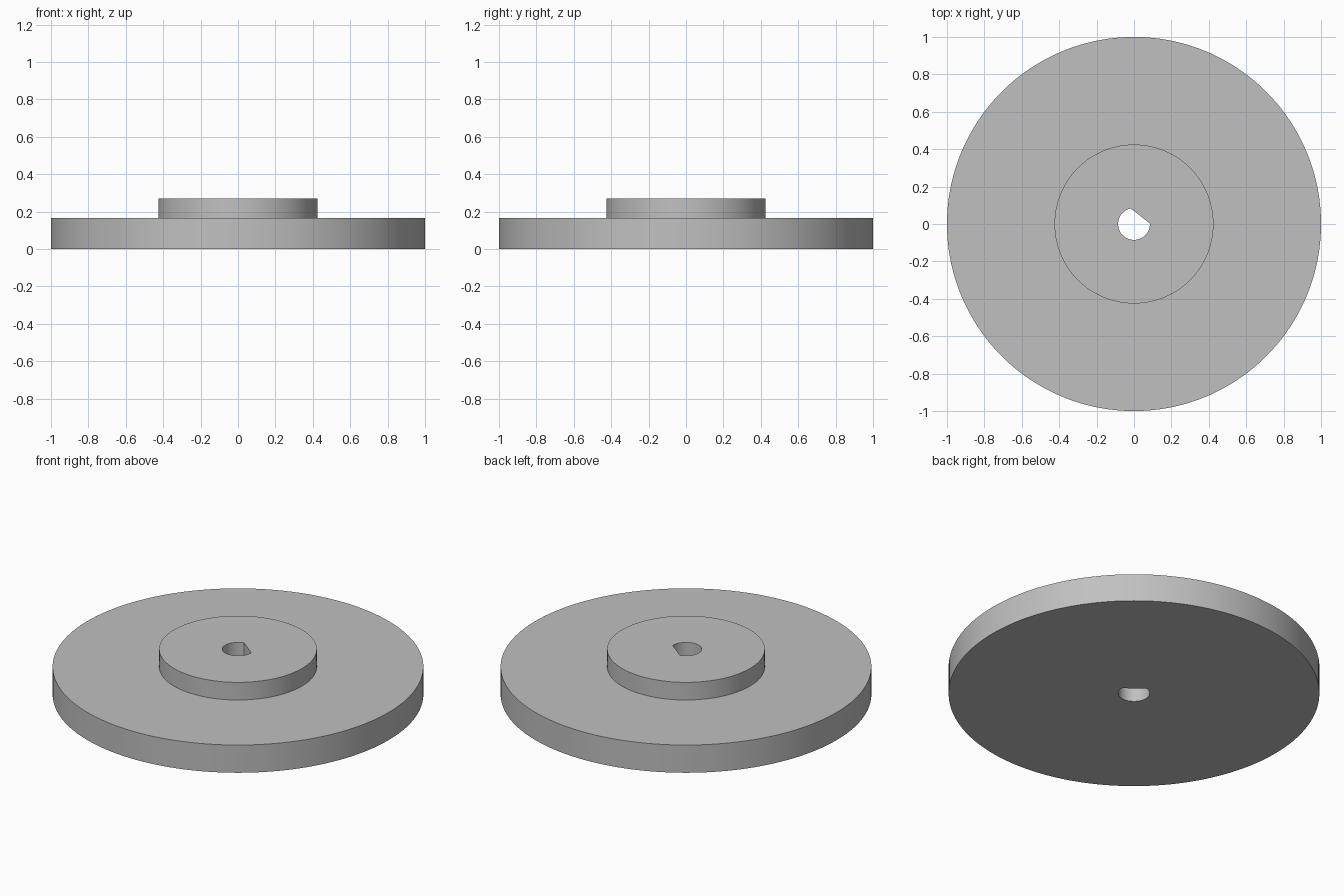
import bpy
import bmesh
from math import cos, pi, radians, sin

cube = bpy.data.objects.get("Cube")
if cube:
    bpy.data.objects.remove(cube, do_unlink=True)

SEGMENTS = 180
DISC_RADIUS, DISC_TOP = 1.0, 0.165
HUB_RADIUS, HUB_TOP = 0.425, 0.27
BORE_RADIUS = 0.085
FLAT_DIRECTION, FLAT_HALF_ANGLE = radians(52), radians(50)

grey = bpy.data.materials.new("plain grey")
grey.use_nodes = True
colour = (0.53, 0.53, 0.53, 1)
grey.diffuse_color = colour
grey.node_tree.nodes["Principled BSDF"].inputs["Base Color"].default_value = colour


def round_radius(radius):
    return lambda angle: radius


def bore_radius(angle):
    """D-shaped bore: a circle cut by one flat chord."""
    toward_flat = cos(angle - FLAT_DIRECTION)
    if toward_flat <= cos(FLAT_HALF_ANGLE):
        return BORE_RADIUS
    return BORE_RADIUS * cos(FLAT_HALF_ANGLE) / toward_flat


def add_ring(bm, radius_at, z):
    angles = [2 * pi * i / SEGMENTS for i in range(SEGMENTS)]
    return [bm.verts.new((radius_at(a) * cos(a), radius_at(a) * sin(a), z))
            for a in angles]


# Stepped wheel profile, from the underside of the bore round to its top
disc, hub = round_radius(DISC_RADIUS), round_radius(HUB_RADIUS)
profile = [(bore_radius, 0), (disc, 0), (disc, DISC_TOP),
           (hub, DISC_TOP), (hub, HUB_TOP), (bore_radius, HUB_TOP)]

bm = bmesh.new()
rings = [add_ring(bm, radius_at, z) for radius_at, z in profile]
for ring, following in zip(rings, rings[1:] + rings[:1]):
    for i in range(SEGMENTS):
        j = (i + 1) % SEGMENTS
        bm.faces.new((ring[i], ring[j], following[j], following[i]))
bmesh.ops.recalc_face_normals(bm, faces=bm.faces)

mesh = bpy.data.meshes.new("hubbed_wheel")
bm.to_mesh(mesh)
bm.free()
mesh.materials.append(grey)
wheel = bpy.data.objects.new("hubbed_wheel", mesh)
bpy.context.collection.objects.link(wheel)

# Smooth round walls with crisp rims
bpy.ops.object.select_all(action="DESELECT")
wheel.select_set(True)
bpy.context.view_layer.objects.active = wheel
bpy.ops.object.shade_smooth_by_angle(angle=radians(30))
